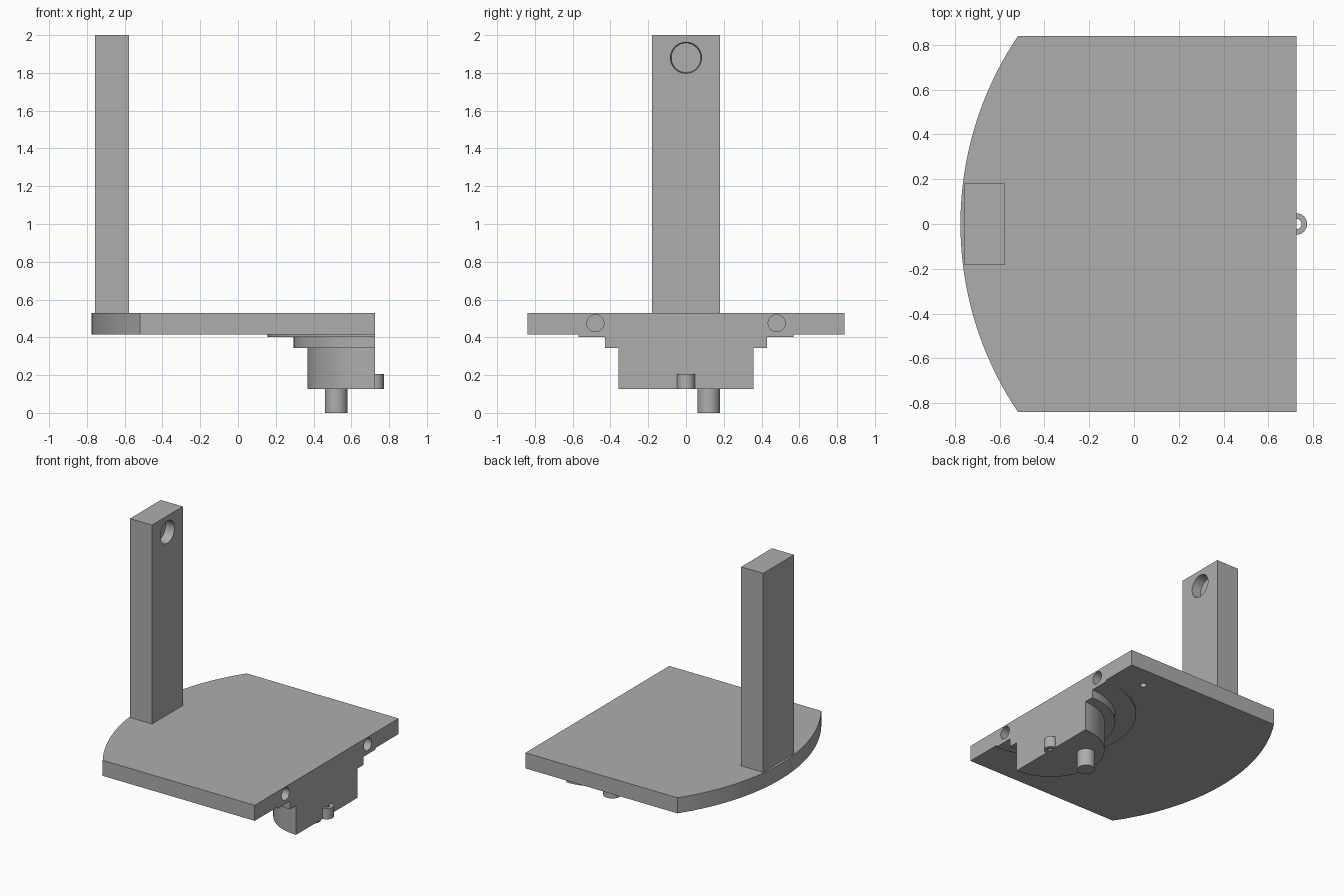
import bpy, bmesh
from math import sin, cos, pi, asin
from mathutils import Matrix

cube = bpy.data.objects.get("Cube")
if cube:
    bpy.data.objects.remove(cube, do_unlink=True)

grey = bpy.data.materials.new("mid grey")
grey.use_nodes = True
COLOUR = (0.42, 0.42, 0.42, 1)
grey.diffuse_color = COLOUR
grey.node_tree.nodes["Principled BSDF"].inputs["Base Color"].default_value = COLOUR

EDGE = 0.725          # x of the flat face shared by plate and hub
PLATE_LOW, PLATE_TOP = 0.415, 0.53


def finish(bm, name):
    bmesh.ops.recalc_face_normals(bm, faces=bm.faces)
    mesh = bpy.data.meshes.new(name)
    bm.to_mesh(mesh)
    bm.free()
    ob = bpy.data.objects.new(name, mesh)
    bpy.context.collection.objects.link(ob)
    mesh.materials.append(grey)
    return ob


def smooth(ob):
    bpy.ops.object.select_all(action='DESELECT')
    ob.select_set(True)
    bpy.context.view_layer.objects.active = ob
    bpy.ops.object.shade_smooth_by_angle(angle=0.5)


def arc(radius, start, end, steps=48):
    angles = [start + (end - start) * i / steps for i in range(steps + 1)]
    return [(EDGE + radius * cos(a), radius * sin(a)) for a in angles]


def prism(name, outline, low, high):
    bm = bmesh.new()
    face = bm.faces.new([bm.verts.new((x, y, low)) for x, y in outline])
    new = bmesh.ops.extrude_face_region(bm, geom=[face])["geom"]
    verts = [v for v in new if isinstance(v, bmesh.types.BMVert)]
    bmesh.ops.translate(bm, verts=verts, vec=(0, 0, high - low))
    return finish(bm, name)


def cylinder(name, centre, radius, depth, along_x=False, end_radius=None):
    bm = bmesh.new()
    matrix = Matrix.Translation(centre)
    if along_x:
        matrix = matrix @ Matrix.Rotation(pi / 2, 4, 'Y')
    bmesh.ops.create_cone(bm, cap_ends=True, segments=64, radius1=radius,
                          radius2=end_radius or radius, depth=depth, matrix=matrix)
    return finish(bm, name)


def drill(ob, cutter):
    cutter.hide_render = True
    cutter.hide_set(True)
    cutter.display_type = 'WIRE'
    mod = ob.modifiers.new("hole", 'BOOLEAN')
    mod.operation = 'DIFFERENCE'
    mod.solver = 'EXACT'
    mod.object = cutter
    bpy.context.view_layer.objects.active = ob
    bpy.ops.object.modifier_apply(modifier=mod.name)
    bpy.data.objects.remove(cutter, do_unlink=True)


# Base plate with one bowed edge
half, bow = 0.84, 1.5
swing = asin(half / bow)
plate = prism("base_plate",
              [(EDGE, -half), (EDGE, half)] + arc(bow, pi - swing, pi + swing, 64),
              PLATE_LOW, PLATE_TOP)
for side in (-1, 1):
    drill(plate, cylinder("side_hole", (EDGE, side * 0.48, 0.475), 0.045, 0.4, True))
drill(plate, cylinder("underside_hole", (0.49, 0.68, PLATE_LOW), 0.022, 0.12))
smooth(plate)

# Upright post with a blind round hole near the top
post = prism("post", [(-0.757, -0.18), (-0.577, -0.18), (-0.577, 0.18), (-0.757, 0.18)],
             PLATE_TOP, 2)
drill(post, cylinder("post_hole", (-0.577, 0, 1.88), 0.078, 0.14, True, 0.087))
smooth(post)

# Stepped half-round hub under the plate
for name, radius, low, high in (("hub_flange", 0.57, 0.403, PLATE_LOW),
                                ("hub_step", 0.43, 0.343, 0.403),
                                ("hub_body", 0.358, 0.127, 0.343)):
    smooth(prism(name, arc(radius, pi / 2, 3 * pi / 2), low, high))

# Drive pin below the hub
smooth(cylinder("drive_pin", (0.52, 0.12, 0.0685), 0.06, 0.137))

# Half-round eyelet on the flat hub face
smooth(prism("eyelet", arc(0.048, -pi / 2, pi / 2, 24) + arc(0.023, pi / 2, -pi / 2, 24),
             0.127, 0.207))
